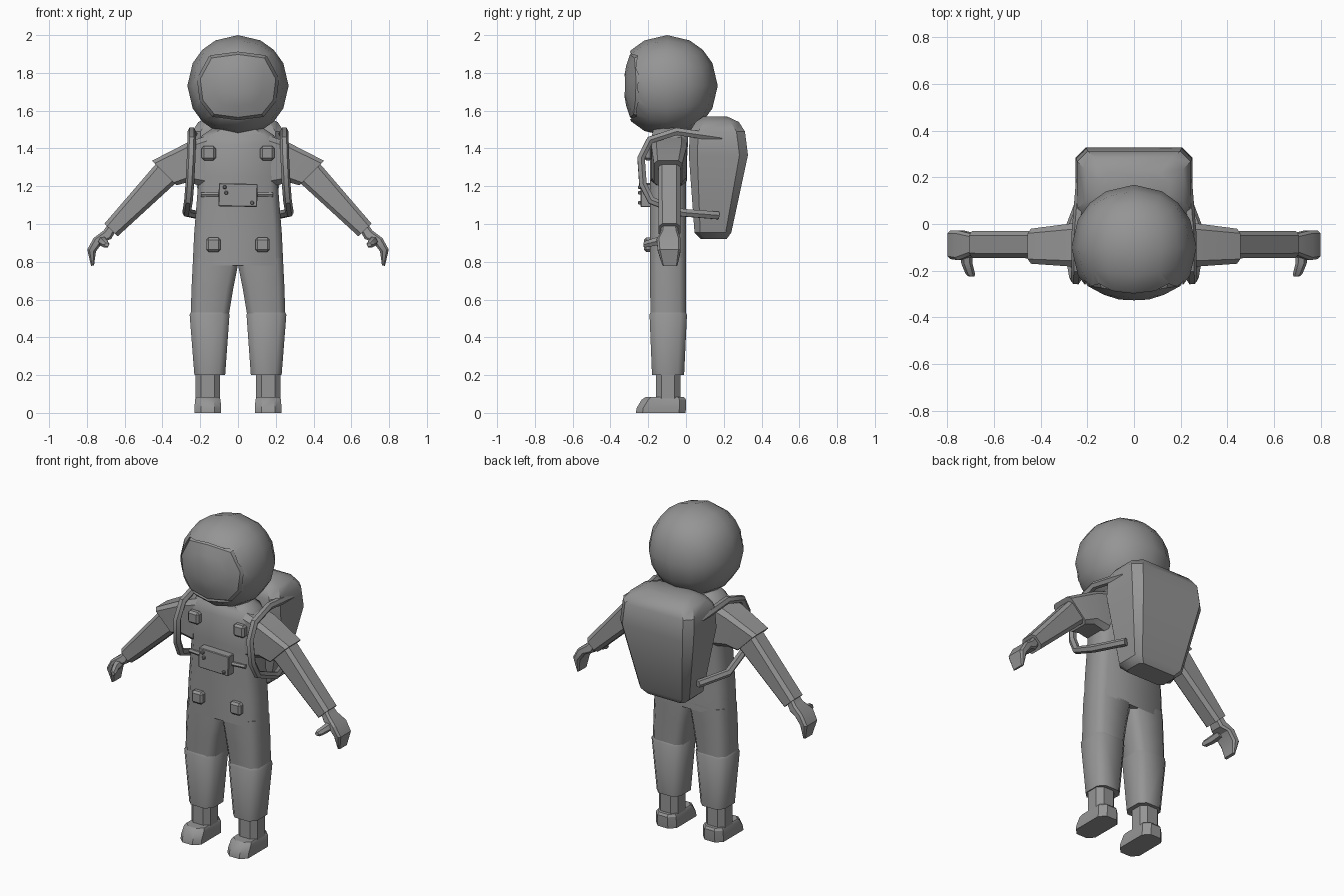
import bpy, bmesh, math
from mathutils import Vector

if "Cube" in bpy.data.objects:
    bpy.data.objects.remove(bpy.data.objects["Cube"])

suit = bpy.data.materials.new("suit grey")
suit.diffuse_color = (0.3, 0.3, 0.3, 1)
suit.use_nodes = True
suit.node_tree.nodes["Principled BSDF"].inputs["Base Color"].default_value = suit.diffuse_color


def finish(name, bm, angle=35):
    """Turn a bmesh into a shaded, named object."""
    bmesh.ops.recalc_face_normals(bm, faces=bm.faces)
    me = bpy.data.meshes.new(name)
    bm.to_mesh(me)
    bm.free()
    ob = bpy.data.objects.new(name, me)
    bpy.context.collection.objects.link(ob)
    me.materials.append(suit)
    shade(ob, angle)
    return ob


def shade(ob, angle):
    bpy.ops.object.select_all(action='DESELECT')
    ob.select_set(True)
    bpy.context.view_layer.objects.active = ob
    bpy.ops.object.shade_smooth_by_angle(angle=math.radians(angle))


def ring(ax, az, bx, bz, y0, y1, c):
    """Chamfered rectangle spanning a-b in the xz plane and y0-y1 in depth."""
    a, b = Vector((ax, 0, az)), Vector((bx, 0, bz))
    d = (b - a).normalized() * c
    pts = [(a + d, y0), (b - d, y0), (b, y0 + c), (b, y1 - c),
           (b - d, y1), (a + d, y1), (a, y1 - c), (a, y0 + c)]
    return [Vector((p.x, y, p.z)) for p, y in pts]


def level(z, x0, x1, y0, y1, c):
    return ring(x0, z, x1, z, y0, y1, c)


def loft(name, rings, angle=35, sides=(1,)):
    """Skin the rings; sides (1, -1) makes a mirrored pair."""
    for s in sides:
        bm = bmesh.new()
        vs = [[bm.verts.new((p.x * s, p.y, p.z)) for p in r] for r in rings]
        n = len(vs[0])
        for r, q in zip(vs, vs[1:]):
            for i in range(n):
                j = (i + 1) % n
                bm.faces.new((r[i], r[j], q[j], q[i]))
        bm.faces.new(vs[0])
        bm.faces.new(vs[-1])
        label = name if len(sides) == 1 else name + ("_right" if s > 0 else "_left")
        finish(label, bm, angle)


def box(name, loc, size, bevel, tilt=0):
    bm = bmesh.new()
    bmesh.ops.create_cube(bm, size=1)
    for v in bm.verts:
        v.co = Vector(v.co[i] * size[i] for i in range(3))
    if bevel:
        bmesh.ops.bevel(bm, geom=bm.edges[:], offset=bevel, segments=1, affect='EDGES')
    ob = finish(name, bm, 30)
    ob.location = loc
    ob.rotation_euler = (0, tilt, 0)


def tube(name, pts, radius):
    cu = bpy.data.curves.new(name, 'CURVE')
    cu.dimensions = '3D'
    cu.bevel_depth = radius
    cu.bevel_resolution = 1
    cu.use_fill_caps = True
    sp = cu.splines.new('POLY')
    sp.points.add(len(pts) - 1)
    for p, co in zip(sp.points, pts):
        p.co = (*co, 1)
    ob = bpy.data.objects.new(name, cu)
    bpy.context.collection.objects.link(ob)
    cu.materials.append(suit)
    bpy.ops.object.select_all(action='DESELECT')
    ob.select_set(True)
    bpy.context.view_layer.objects.active = ob
    bpy.ops.object.convert(target='MESH')
    shade(bpy.context.object, 35)


BOTH = (1, -1)

# Helmet: subdivided cube pushed out to a sphere
HC = Vector((0, -0.1, 1.732))
bm = bmesh.new()
bmesh.ops.create_cube(bm, size=2)
bmesh.ops.subdivide_edges(bm, edges=bm.edges[:], cuts=3, use_grid_fill=True)
for v in bm.verts:
    v.co = HC + v.co.normalized() * 0.268
helmet = finish("helmet", bm)

# Visor opening cut through the front of the helmet
half = [(0, 1.91), (0.15, 1.89), (0.215, 1.77), (0.2, 1.65), (0.135, 1.57), (0, 1.552)]
outline = half + [(-x, z) for x, z in half[-2:0:-1]]
bm = bmesh.new()
front = bm.faces.new([bm.verts.new((x, -0.6, z)) for x, z in outline])
ext = bmesh.ops.extrude_face_region(bm, geom=[front])
for v in ext["geom"]:
    if isinstance(v, bmesh.types.BMVert):
        v.co.y = -0.22
cutter = finish("visor_cutter", bm)
cutter.hide_render = True
mod = helmet.modifiers.new("visor opening", 'BOOLEAN')
mod.object = cutter
mod.solver = 'EXACT'
bpy.context.view_layer.objects.active = helmet
bpy.ops.object.modifier_apply(modifier=mod.name)
bpy.data.objects.remove(cutter)
shade(helmet, 35)

# Bulging visor glass
rings = []
for s in (1.0, 0.93, 0.6, 0.3):
    r = []
    for x, z in outline:
        dx, dz = x * s, (z - 1.732) * s
        y = -0.33 + 1.6 * dx * dx + 1.2 * dz * dz + (0.02 if s == 1 else 0)
        r.append(Vector((dx, y, 1.732 + dz)))
    rings.append(r)
loft("visor", rings)

# Torso and collar
loft("torso", [level(z, -w, w, y0, y1, c) for z, w, y0, y1, c in (
    (0.78, 0.24, -0.19, 0.0, 0.04), (0.95, 0.232, -0.19, 0.0, 0.04),
    (1.25, 0.208, -0.19, 0.0, 0.04), (1.42, 0.215, -0.19, 0.01, 0.04),
    (1.47, 0.19, -0.18, 0.01, 0.05), (1.51, 0.13, -0.17, -0.02, 0.05))], 50)

# Legs: thigh, shin cover, ankle and boot
loft("thigh", [level(0.82, 0.0, 0.238, -0.19, 0.0, 0.035),
               level(0.78, 0.001, 0.24, -0.19, 0.0, 0.035),
               level(0.66, 0.025, 0.246, -0.19, 0.0, 0.035),
               level(0.52, 0.048, 0.25, -0.188, 0.0, 0.035)], 50, BOTH)
loft("shin_cover", [level(0.54, 0.055, 0.245, -0.185, -0.005, 0.035),
                    level(0.52, 0.045, 0.256, -0.193, 0.005, 0.035),
                    level(0.2, 0.068, 0.231, -0.18, -0.01, 0.035)], 50, BOTH)
loft("ankle", [level(0.05, 0.095, 0.225, -0.16, -0.03, 0.03),
               level(0.24, 0.095, 0.225, -0.16, -0.03, 0.03)], 30, BOTH)
loft("boot", [level(0.0, 0.09, 0.23, -0.265, -0.003, 0.035),
              level(0.025, 0.09, 0.23, -0.262, 0.0, 0.035),
              level(0.07, 0.092, 0.228, -0.235, 0.0, 0.035),
              level(0.083, 0.1, 0.22, -0.215, -0.01, 0.03)], 30, BOTH)

# Arms: flared sleeve over a thin forearm
loft("sleeve", [ring(0.16, 1.47, 0.18, 1.2, -0.185, 0.005, 0.03),
                ring(0.27, 1.43, 0.27, 1.22, -0.182, 0.002, 0.025),
                ring(0.455, 1.335, 0.325, 1.205, -0.17, -0.02, 0.02)], 30, BOTH)
loft("forearm", [ring(0.42, 1.335, 0.315, 1.23, -0.147, -0.03, 0.02),
                 ring(0.707, 1.002, 0.637, 0.935, -0.145, -0.03, 0.02)], 30, BOTH)

# Gloves: curled mitten and thumb
loft("glove", [ring(0.69, 0.995, 0.652, 0.955, -0.13, -0.045, 0.012),
               ring(0.712, 0.965, 0.672, 0.92, -0.135, -0.04, 0.012),
               ring(0.765, 0.925, 0.715, 0.905, -0.155, -0.028, 0.012),
               ring(0.798, 0.865, 0.752, 0.855, -0.15, -0.028, 0.012),
               ring(0.778, 0.778, 0.762, 0.782, -0.125, -0.045, 0.006)], 30, BOTH)
thumb = []
for y, x, z, h in ((-0.1, 0.72, 0.915, 0.026), (-0.17, 0.715, 0.905, 0.024),
                   (-0.215, 0.7, 0.893, 0.02), (-0.225, 0.695, 0.89, 0.012)):
    thumb.append([Vector((x + h * math.cos(k * math.pi / 3), y,
                          z + h * math.sin(k * math.pi / 3))) for k in range(6)])
loft("thumb", thumb, 35, BOTH)

# Backpack, tapering towards the bottom
loft("backpack", [level(z, -w, w, y0, y1, c) for z, w, y0, y1, c in (
    (0.92, 0.13, 0.08, 0.215, 0.02), (0.955, 0.17, 0.045, 0.24, 0.03),
    (1.365, 0.25, 0.015, 0.328, 0.045), (1.49, 0.243, 0.02, 0.312, 0.045),
    (1.54, 0.21, 0.05, 0.28, 0.045), (1.568, 0.15, 0.09, 0.22, 0.04))], 35)

# Shoulder straps looping from the pack round the chest
for s in BOTH:
    tube("strap_right" if s > 0 else "strap_left", [(s * x, y, z) for x, y, z in (
        (0.225, 0.19, 1.455), (0.245, -0.05, 1.49), (0.245, -0.19, 1.445),
        (0.248, -0.238, 1.35), (0.255, -0.228, 1.21), (0.262, -0.185, 1.125),
        (0.272, -0.02, 1.06), (0.2, 0.17, 1.045))], 0.023)

# Chest and hip fasteners
for x, z, label in ((0.155, 1.375, "chest_button"), (0.13, 0.89, "hip_button")):
    for s in BOTH:
        box(label + ("_right" if s > 0 else "_left"),
            (s * x, -0.2, z), (0.075, 0.045, 0.075), 0.012)

# Control box with belt and knobs
box("control_box", (0, -0.21, 1.153), (0.205, 0.06, 0.122), 0.004, 0.02)
tube("belt", [(-0.195, -0.19, 1.155), (-0.1, -0.2, 1.155),
              (0.1, -0.2, 1.155), (0.185, -0.19, 1.155)], 0.013)
for i, (x, z) in enumerate(((-0.07, 1.195), (-0.062, 1.165), (0.075, 1.112))):
    box("knob_%d" % (i + 1), (x, -0.243, z), (0.018, 0.022, 0.018), 0.004)
